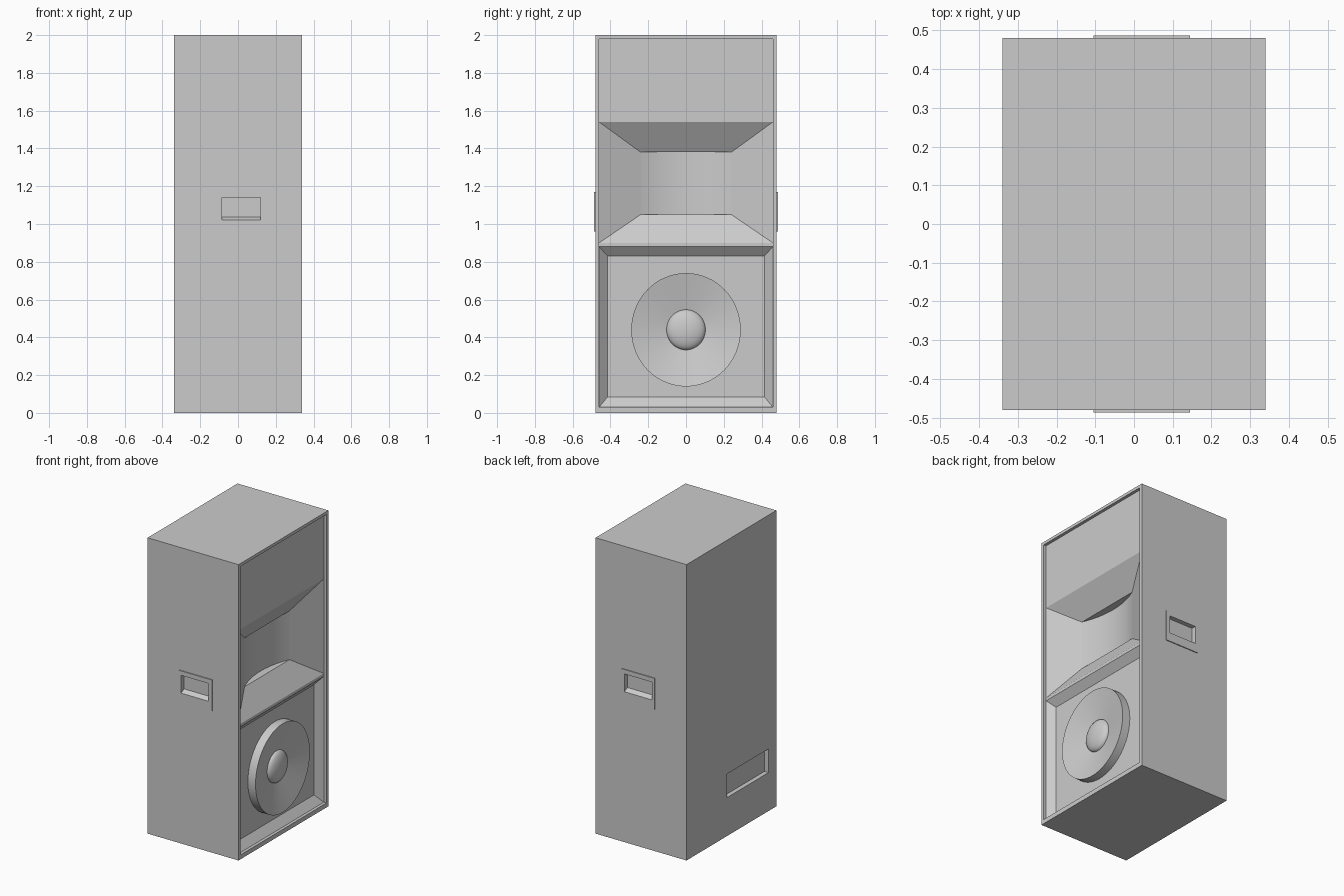
import bpy
from math import sin, cos, pi, radians

if "Cube" in bpy.data.objects:
    bpy.data.objects.remove(bpy.data.objects["Cube"])


def skin(name, rings, start=False, end=False, skip=()):
    """Join point rings with quads; skip holds (ring, side) pairs left open."""
    n = len(rings[0])
    verts = [p for r in rings for p in r]
    faces = []
    for k in range(len(rings) - 1):
        for i in range(n):
            if (k, i) not in skip:
                j = (i + 1) % n
                faces.append((k*n + i, k*n + j, k*n + n + j, k*n + n + i))
    if start:
        faces.append(tuple(reversed(range(n))))
    if end:
        faces.append(tuple(range(len(verts) - n, len(verts))))
    me = bpy.data.meshes.new(name)
    me.from_pydata(verts, [], faces)
    ob = bpy.data.objects.new(name, me)
    bpy.context.collection.objects.link(ob)
    return ob


def smooth(ob, angle=35):
    ob.data.polygons.foreach_set("use_smooth", [True] * len(ob.data.polygons))
    ob.data.set_sharp_from_angle(angle=radians(angle))


def rx(x, y0, y1, z0, z1):
    return [(x, y0, z0), (x, y1, z0), (x, y1, z1), (x, y0, z1)]


def ry(y, x0, x1, z0, z1):
    return [(x0, y, z0), (x1, y, z0), (x1, y, z1), (x0, y, z1)]


def disc(x, r, n=64, cz=0.44, stretch=1.035):
    return [(x, r * cos(2*pi*i/n), cz + r * stretch * sin(2*pi*i/n)) for i in range(n)]


W, D, H = 0.34, 0.48, 2.0   # half depth in x, half width in y, height
FACE = 0.32                 # plane of the front baffle

# Cabinet: back recess, back, top and bottom, front rim (sides are separate)
skin("cabinet", [
    rx(-W + 0.03, -0.395, 0.05, 0.26, 0.42),
    rx(-W, -0.395, 0.05, 0.26, 0.42),
    rx(-W, -D, D, 0, H),
    rx(W, -D, D, 0, H),
    rx(W, -0.46, 0.46, 0.03, 1.98),
    rx(FACE, -0.46, 0.46, 0.03, 1.98)],
    start=True, skip={(2, 1), (2, 3)})

# Side walls with raised handle plate and hand recess
side = skin("side_panel_with_handle", [
    ry(-D, -W, W, 0, H),
    ry(-D, -0.105, 0.145, 0.96, 1.17),
    ry(-0.486, -0.105, 0.145, 0.96, 1.17),
    ry(-0.486, -0.085, 0.12, 1.02, 1.14),
    ry(-0.455, -0.085, 0.12, 1.037, 1.14)], end=True)
mirror = side.modifiers.new("mirror", 'MIRROR')
mirror.use_axis = (False, True, False)
mirror.use_mirror_merge = False

# Flat baffle parts
skin("upper_panel", [rx(FACE, -0.46, 0.46, 1.54, 1.98)], end=True)
skin("divider_strip", [rx(FACE, -0.46, 0.46, 0.88, 0.9)], end=True)

# Horn flare and its curved back
TX, TY, SAG = 0.217, 0.24, 0.05
skin("horn_flare", [rx(FACE, -0.46, 0.46, 0.9, 1.54), rx(TX, -TY, TY, 1.05, 1.38)])
N = 20
R = (TY**2 + SAG**2) / (2 * SAG)
ys = [-TY + 2 * TY * i / N for i in range(N + 1)]
arc = [(TX - SAG + R - (R*R - y*y) ** 0.5, y) for y in ys]
back = skin("horn_back", [[(x, y, z) for x, y in arc] for z in (1.05, 1.38)],
            start=True, end=True, skip={(0, N)})
smooth(back)

# Bevelled woofer bay
PANEL = 0.277
skin("woofer_bay", [
    rx(FACE, -0.46, 0.46, 0.03, 0.88),
    rx(PANEL, -0.415, 0.415, 0.085, 0.83)], end=True)

# Woofer rim with dished cone, and centre dome
smooth(skin("woofer_cone", [disc(PANEL, 0.29), disc(0.334, 0.29), disc(0.29, 0.103)]))
dome = [disc(0.29 + 0.04 * sin(a), 0.103 * cos(a))
        for a in (pi / 2 * k / 8.2 for k in range(9))]
smooth(skin("dust_cap", dome, end=True))
